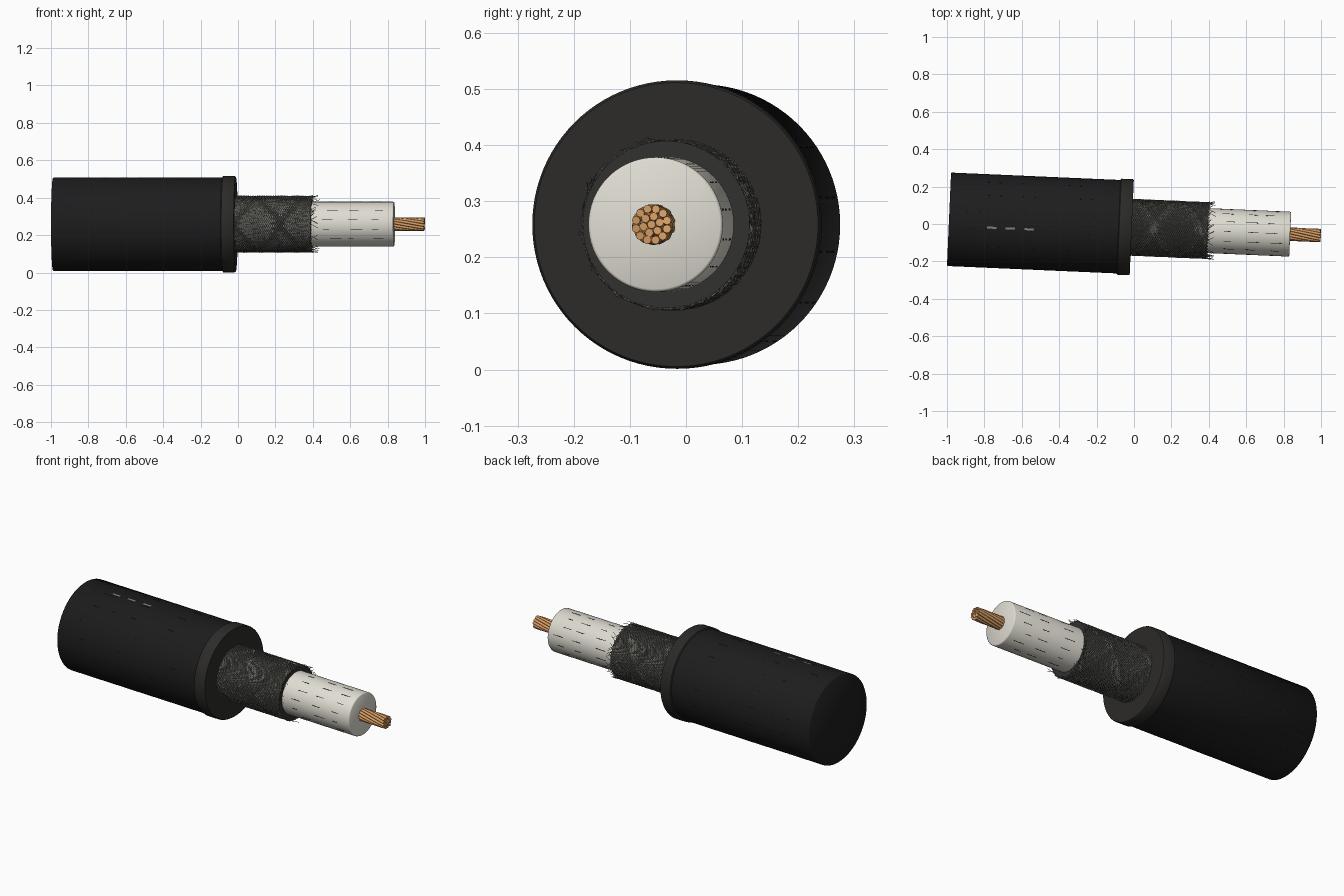
import bpy, bmesh, math, random
from mathutils import Matrix

if "Cube" in bpy.data.objects:
    bpy.data.objects.remove(bpy.data.objects["Cube"])

random.seed(4)
POSE = Matrix.Translation((0, -0.018, 0.2585)) @ Matrix.Rotation(math.radians(-2.5), 4, 'Z')


def material(name, r, g, b):
    m = bpy.data.materials.new(name)
    m.diffuse_color = (r, g, b, 1)
    m.use_nodes = True
    m.node_tree.nodes["Principled BSDF"].inputs["Base Color"].default_value = m.diffuse_color
    return m


BLACK = material("black_rubber", 0.012, 0.012, 0.013)
LIP = material("cut_rubber", 0.025, 0.024, 0.022)
SHADE = material("dark_foil", 0.03, 0.03, 0.027)
WIRE = material("tinned_wire", 0.2, 0.195, 0.17)
WHITE = material("white_plastic", 0.75, 0.73, 0.65)
COPPER = material("copper", 0.7, 0.35, 0.13)
PRINT = material("grey_print", 0.25, 0.25, 0.25)


def finish(ob, mat, smooth=True):
    ob.data.materials.append(mat)
    ob.matrix_world = POSE
    bpy.ops.object.select_all(action='DESELECT')
    ob.select_set(True)
    bpy.context.view_layer.objects.active = ob
    if ob.type == 'CURVE':
        bpy.ops.object.convert(target='MESH')
    if smooth:
        bpy.ops.object.shade_smooth_by_angle(angle=math.radians(50))


def mesh_object(name, bm, mat, smooth=True):
    bmesh.ops.recalc_face_normals(bm, faces=bm.faces)
    me = bpy.data.meshes.new(name)
    bm.to_mesh(me)
    bm.free()
    ob = bpy.data.objects.new(name, me)
    bpy.context.collection.objects.link(ob)
    finish(ob, mat, smooth)


def lathe(name, profile, mat, sides=96):
    """Closed solid turned around the x axis from (x, radius) points."""
    bm = bmesh.new()
    rings = []
    for x, r in profile:
        rings.append([bm.verts.new((x, r * math.cos(2 * math.pi * i / sides),
                                    r * math.sin(2 * math.pi * i / sides))) for i in range(sides)])
    for a, b in zip(rings, rings[1:]):
        for i in range(sides):
            j = (i + 1) % sides
            bm.faces.new((a[i], a[j], b[j], b[i]))
    bm.faces.new(rings[0])
    bm.faces.new(rings[-1])
    mesh_object(name, bm, mat)


def strands(name, paths, radius, mat, res=0):
    """Bundle of round wires; each path lists (x, radius, angle)."""
    cu = bpy.data.curves.new(name, 'CURVE')
    cu.dimensions = '3D'
    cu.bevel_depth = radius
    cu.bevel_resolution = res
    cu.use_fill_caps = True
    for path in paths:
        sp = cu.splines.new('POLY')
        sp.points.add(len(path) - 1)
        for p, (x, r, a) in zip(sp.points, path):
            p.co = (x, r * math.cos(a), r * math.sin(a), 1)
    ob = bpy.data.objects.new(name, cu)
    bpy.context.collection.objects.link(ob)
    finish(ob, mat)


def dashes(name, items, height, mat):
    """Thin flush bars on a cylinder: (x0, x1, radius, angle, width)."""
    bm = bmesh.new()
    for x0, x1, r, a, w in items:
        m = (Matrix.Rotation(a, 4, 'X') @ Matrix.Translation(((x0 + x1) / 2, r, 0))
             @ Matrix.Diagonal((x1 - x0, height, w, 1)))
        bmesh.ops.create_cube(bm, size=1, matrix=m)
    mesh_object(name, bm, mat, False)


# outer jacket and its thicker cut lip
lathe("jacket", [(-0.99, 0.246), (-0.986, 0.25), (-0.03, 0.25)], BLACK)
lathe("jacket_lip", [(-0.083, 0.252), (-0.079, 0.257), (-0.018, 0.257), (-0.012, 0.253)], LIP)

# dark sleeve under the braid, inner insulator
lathe("shield_sleeve", [(-0.05, 0.149), (0.395, 0.149)], SHADE)
lathe("insulator", [(0.3, 0.12), (0.829, 0.12), (0.834, 0.1185), (0.836, 0.115)], WHITE)

# woven braid: two opposing sets of helical wires
count, steps, twist = 48, 44, 5.2
paths = []
for d in (1, -1):
    for k in range(count):
        start = 2 * math.pi * k / count
        path = []
        for i in range(steps + 1):
            t = i / steps
            a = start + d * twist * t
            weave = d * 0.0012 * math.sin(count * d * (a - start) / 2)
            path.append((-0.02 + 0.42 * t, 0.1508 + weave, a))
        paths.append(path)
strands("braid", paths, 0.0013, WIRE)

# frayed wire ends
frays = []
for k in range(70):
    a, d = random.uniform(0, 2 * math.pi), random.choice((-1, 1))
    run, flare = random.uniform(0.008, 0.045), random.uniform(-0.003, 0.009)
    frays.append([(0.39 + run * t, 0.151 + flare * t * t, a + d * 0.15 * t) for t in (0, 0.5, 1)])
strands("frayed_ends", frays, 0.0012, WIRE)

# twisted copper conductor
core = []
for n, r in ((1, 0.0), (6, 0.015), (12, 0.0285)):
    for k in range(n):
        tip = 1.0 - random.uniform(0, 0.004)
        core.append([(0.8 + (tip - 0.8) * i / 12, r, 2 * math.pi * k / n + 1.3 * i / 12)
                     for i in range(13)])
strands("copper_conductor", core, 0.0076, COPPER, 2)

# printed marks on top of the jacket
top = math.radians(98)
dashes("jacket_marks", [(x, x + 0.05, 0.2502, top, 0.011) for x in (-0.785, -0.685, -0.585)], 0.002, PRINT)

# fine lengthwise scuffs on jacket and insulator
for name, x0, x1, r, n in (("jacket_scuffs", -0.94, -0.12, 0.25, 16),
                           ("insulator_scuffs", 0.45, 0.81, 0.12, 14)):
    items = []
    for k in range(n):
        a = 2 * math.pi * (k + 0.5) / n
        for s in range(3):
            x = x0 + (x1 - x0) * (s + random.uniform(0, 0.4)) / 3
            items.append((x, x + (x1 - x0) * random.uniform(0.08, 0.19), r, a, 0.003))
    dashes(name, items, 0.001, BLACK)
